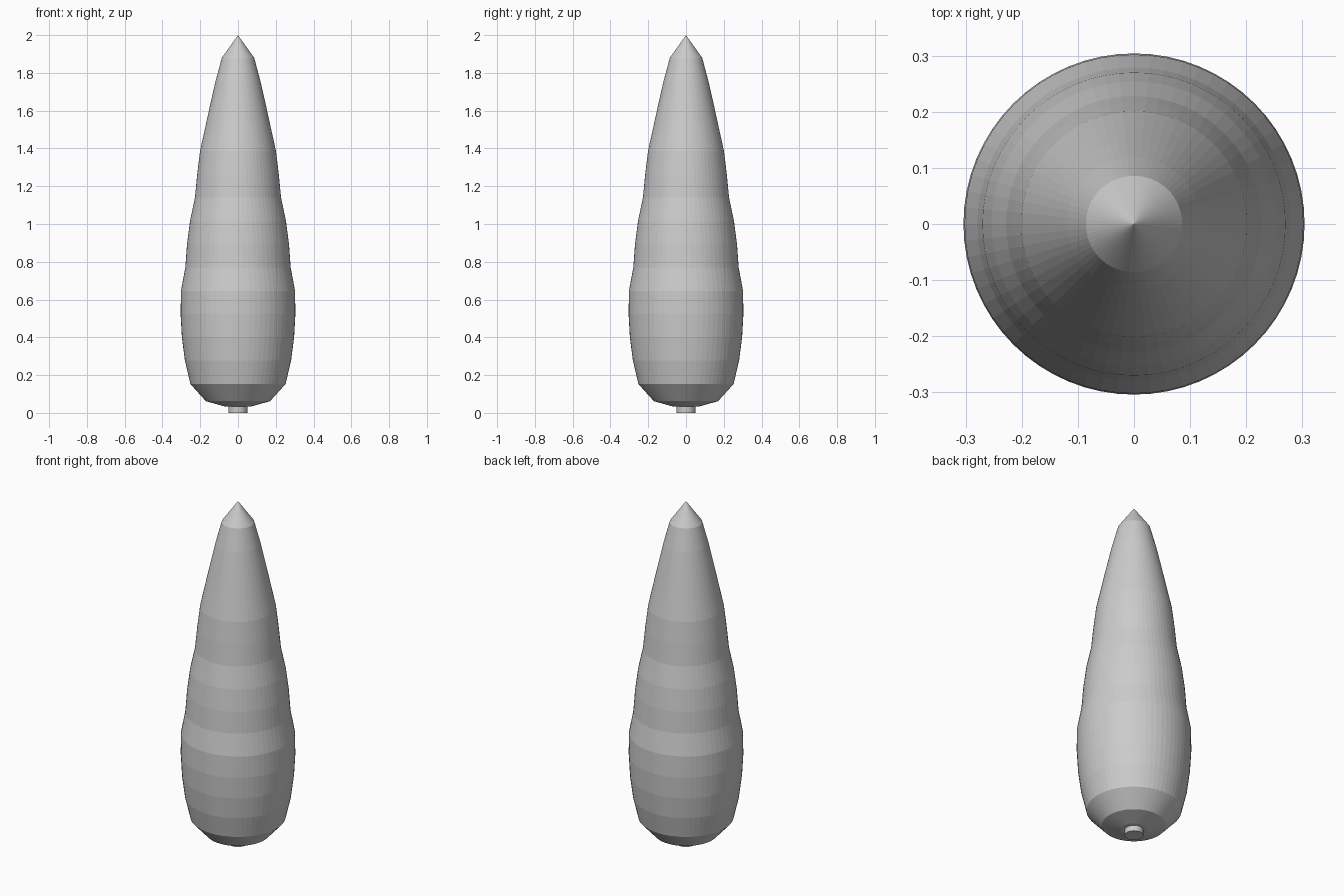
import bpy, bmesh, math

if "Cube" in bpy.data.objects:
    bpy.data.objects.remove(bpy.data.objects["Cube"])


def lathe(name, profile, sides):
    """Revolve (radius, z) points around z; radius 0 makes a pole."""
    bm = bmesh.new()
    rings = []
    for r, z in profile:
        if r == 0:
            rings.append([bm.verts.new((0, 0, z))] * sides)
        else:
            rings.append([bm.verts.new((r * math.cos(2 * math.pi * i / sides),
                                        r * math.sin(2 * math.pi * i / sides), z))
                          for i in range(sides)])
    for a, b in zip(rings, rings[1:]):
        for i in range(sides):
            j = (i + 1) % sides
            bm.faces.new(dict.fromkeys((a[i], a[j], b[j], b[i])))
    bmesh.ops.recalc_face_normals(bm, faces=bm.faces)
    mesh = bpy.data.meshes.new(name)
    bm.to_mesh(mesh)
    bm.free()
    obj = bpy.data.objects.new(name, mesh)
    bpy.context.collection.objects.link(obj)
    return obj


# Tapered body: rounded base, evenly spaced rings, pointed tip
radii = [0.252, 0.281, 0.297, 0.304, 0.302, 0.279, 0.270, 0.254,
         0.228, 0.216, 0.201, 0.174, 0.147, 0.119, 0.086]
rings = [(r, 0.153 + 0.1233 * i) for i, r in enumerate(radii)]
lathe("body", [(0, 0.03), (0.07, 0.034), (0.17, 0.062)] + rings + [(0, 2.0)], 64)

# Short stem under the base
lathe("stem", [(0, 0), (0.05, 0), (0.05, 0.04), (0, 0.04)], 24)
